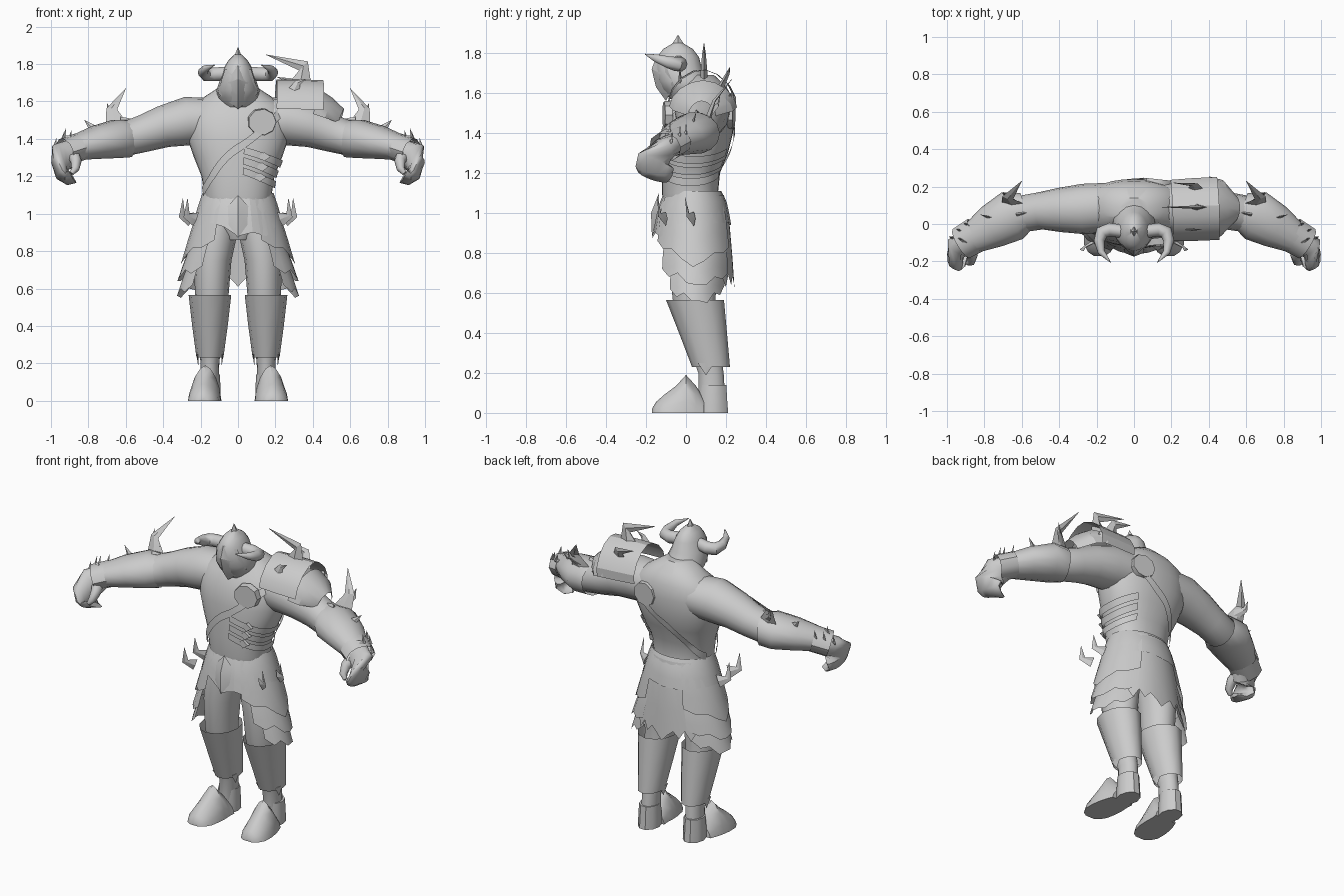
import bpy, math
from mathutils import Vector

mat = bpy.data.materials.new("plain grey")
mat.diffuse_color = (0.6, 0.6, 0.6, 1)


def mesh(name, verts, faces, mirror=False, angle=40):
    verts = [tuple(v) for v in verts]
    faces = [list(f) for f in faces]
    if mirror:
        n = len(verts)
        faces += [[i + n for i in reversed(f)] for f in faces]
        verts += [(-x, y, z) for x, y, z in verts]
    me = bpy.data.meshes.new(name)
    me.from_pydata(verts, [], faces)
    me.materials.append(mat)
    ob = bpy.data.objects.new(name, me)
    bpy.context.collection.objects.link(ob)
    bpy.ops.object.select_all(action='DESELECT')
    ob.select_set(True)
    bpy.context.view_layer.objects.active = ob
    bpy.ops.object.shade_smooth_by_angle(angle=math.radians(angle))
    return ob


def super_pt(a, pw):
    c, s = math.cos(a), math.sin(a)
    return (math.copysign(abs(c) ** (2 / pw), c), math.copysign(abs(s) ** (2 / pw), s))


def loft(name, secs, n=14, ref=(0, 0, 1), axis=None, pw=2, arc=None, floor=None, caps=True, **kw):
    """Sections are (x, y, z, side radius, other radius); arc leaves it an open shell."""
    pts = [Vector(s[:3]) for s in secs]
    verts, faces = [], []
    for i, s in enumerate(secs):
        t = Vector(axis) if axis else pts[min(i + 1, len(pts) - 1)] - pts[max(i - 1, 0)]
        t.normalize()
        side = Vector(ref).cross(t).normalized()
        other = t.cross(side)
        for j in range(n):
            a = (math.radians(arc[0] + (arc[1] - arc[0]) * j / (n - 1)) if arc
                 else 2 * math.pi * j / n)
            c, d = super_pt(a, pw)
            v = pts[i] + side * c * s[3] + other * d * s[4]
            if floor is not None:
                v.z = max(v.z, floor)
            verts.append(v)
    for i in range(len(secs) - 1):
        for j in range(n - 1 if arc else n):
            k = (j + 1) % n
            faces.append((i * n + j, i * n + k, (i + 1) * n + k, (i + 1) * n + j))
    if caps and not arc:
        faces += [range(n)[::-1], range((len(secs) - 1) * n, len(secs) * n)]
    return mesh(name, verts, faces, **kw)


def upright(name, secs, **kw):
    """Sections are (z, x, y, rx, ry), bottom to top."""
    return loft(name, [(x, y, z, a, b) for z, x, y, a, b in secs],
                ref=(0, 1, 0), axis=(0, 0, 1), **kw)


def fin(name, pts, w, t=0.008, ref=(0, 1, 0), mirror=True):
    """Thin crooked blade tapering along its points."""
    m = len(pts) - 1
    loft(name, [(*p, t * (1 - i / m) + .001, w * (1 - i / m) + .001)
                for i, p in enumerate(pts)], n=4, ref=Vector(ref).cross(Vector(pts[1]) - Vector(pts[0])),
         mirror=mirror, angle=20)


def skirt(name, a0, a1, zt, top, lows, zb, bot, **kw):
    """Flared plate round the hips with a jagged lower edge."""
    n, rows = len(lows), 4
    verts = []
    for r in range(rows):
        for j in range(n):
            a = math.radians(a0 + (a1 - a0) * j / (n - 1))
            z = zt + (lows[j] - zt) * r / (rows - 1)
            f = (zt - z) / (zt - zb)
            verts.append((math.cos(a) * (top[0] + (bot[0] - top[0]) * f ** .9),
                          .035 + math.sin(a) * (top[1] + (bot[1] - top[1]) * f ** .55), z))
    faces = [(r * n + j, r * n + n + j, r * n + n + j + 1, r * n + j + 1)
             for r in range(rows - 1) for j in range(n - 1)]
    mesh(name, verts, faces, **kw)


# Torso
TORSO = [(.86, 0, .04, .08, .1), (.95, 0, .04, .165, .14), (1.1, 0, .02, .18, .14),
         (1.2, 0, .025, .195, .145), (1.3, 0, .045, .235, .165), (1.4, 0, .06, .27, .175),
         (1.5, 0, .07, .275, .17), (1.58, 0, .085, .245, .145), (1.635, 0, .09, .165, .11),
         (1.69, 0, .07, .08, .07)]
upright("torso", TORSO, n=32, pw=2.3)


def skin(z, a, off=.012):
    """Point just outside the torso at height z and angle a in degrees."""
    z = min(max(z, .87), 1.68)
    i = max(k for k in range(len(TORSO) - 1) if TORSO[k][0] <= z)
    p, q = TORSO[i], TORSO[i + 1]
    f = (z - p[0]) / (q[0] - p[0])
    y, rx, ry = (p[k] + (q[k] - p[k]) * f for k in (2, 3, 4))
    c, s = super_pt(math.radians(a), 2.3)
    return Vector((c * (rx + off), y + s * (ry + off), z))


def strap(name, a0, a1, zc, rise, w, n=41):
    ang = [a0 + (a1 - a0) * j / (n - 1) for j in range(n)]
    verts = [skin(zc + rise * math.cos(math.radians(a)) + d, a) for d in (-w, 0, w) for a in ang]
    mesh(name, verts, [(k + j, k + j + 1, k + n + j + 1, k + n + j) for k in (0, n) for j in range(n - 1)])


# Harness: sash, belly belts, buckles and round chest and back discs
strap("sash_front", -165, -15, 1.35, .24, .025)
strap("sash_back", 15, 165, 1.35, .24, .025)
for k in range(3):
    strap("side_belt", -85, 60, 1.345 - .055 * k, -.08, .019)
    b = skin(1.345 - .055 * k - .04, -60, .02)
    loft("buckle", [(b.x, b.y + .02, b.z, .035, .024), (b.x, b.y, b.z, .035, .024)], n=4)
for a, off in ((-67, .01), (67, 0)):
    c = skin(1.49, a, off)
    s = math.copysign(1, a)
    loft("harness_disc", [(c.x, c.y - s * .025, c.z, .08, .075), (c.x + .004, c.y + s * .012, c.z, .075, .07)], n=9)

# Arms
loft("arm", [(.14, .09, 1.5, .13, .12), (.27, .08, 1.495, .135, .13), (.4, .075, 1.465, .118, .112),
             (.5, .07, 1.43, .1, .1), (.62, .05, 1.395, .1, .09), (.86, -.08, 1.355, .065, .06)],
     n=16, mirror=True)
loft("forearm_guard", [(.575, .07, 1.4, .1, .1), (.65, .045, 1.4, .137, .105),
                       (.76, -.015, 1.38, .118, .09), (.86, -.075, 1.355, .085, .07)], mirror=True, caps=False)
loft("wrist_guard", [(.84, -.055, 1.36, .095, .075), (.925, -.105, 1.33, .09, .075)],
     n=10, mirror=True, caps=False)
# Hands: palm with curled fingers, and thumb
loft("hand", [(.87, -.07, 1.345, .065, .055), (.925, -.12, 1.31, .088, .06), (.952, -.15, 1.26, .098, .045),
              (.942, -.16, 1.21, .095, .034), (.915, -.165, 1.188, .085, .024), (.885, -.17, 1.198, .07, .014)],
     n=14, ref=(-.6, .2, .75), mirror=True, angle=60)
loft("thumb", [(.885, -.11, 1.32, .05, .04), (.865, -.17, 1.28, .03, .03), (.87, -.2, 1.24, .025, .022),
               (.89, -.21, 1.215, .012, .012)], n=8, ref=(1, 0, 0), mirror=True, angle=60)

# Arm blades
fin("elbow_blade", [(.65, .11, 1.47), (.675, .14, 1.56), (.6, .23, 1.67)], .058, t=.014)
fin("elbow_thorn", [(.64, .12, 1.5), (.69, .16, 1.54), (.7, .17, 1.59)], .03)
fin("forearm_thorn", [(.76, .03, 1.44), (.79, .04, 1.47), (.82, .05, 1.5)], .028)
fin("inner_thorn", [(.63, .05, 1.5), (.58, .06, 1.5), (.56, .06, 1.5)], .018)
for x, y, z in ((.87, -.02, 1.39), (.91, -.05, 1.38), (.9, -.1, 1.4), (.95, -.09, 1.35)):
    fin("wrist_thorn", [(x, y, z), (x + .03, y + .02, z + .012), (x + .02, y + .02, z + .055)], .022)

# Head, face plate, crest and horns
upright("head", [(1.57, 0, .03, .08, .11), (1.62, 0, .015, .108, .135), (1.66, 0, -.01, .115, .13),
                 (1.72, 0, -.035, .095, .115), (1.78, 0, -.04, .075, .105), (1.82, 0, -.04, .052, .075),
                 (1.85, 0, -.04, .02, .025)], n=16)
mesh("face_plate", [(0, -.145, 1.79), (0, -.172, 1.72), (0, -.15, 1.63), (0, -.1, 1.56),
                    (.07, -.105, 1.77), (.09, -.09, 1.71), (.105, -.06, 1.64), (.05, -.13, 1.7), (.045, -.12, 1.65)],
     [(0, 1, 7, 4), (4, 7, 5), (1, 2, 8, 7), (7, 8, 6, 5), (2, 3, 8), (8, 3, 6)], mirror=True, angle=20)
upright("crest", [(1.825, 0, -.04, .024, .035), (1.845, 0, -.04, .018, .03), (1.89, 0, -.04, .001, .001)], n=4)
loft("horn", [(.06, -.04, 1.75, .035, .038), (.13, -.03, 1.745, .037, .038), (.172, -.045, 1.745, .036, .037),
              (.186, -.09, 1.755, .029, .031), (.175, -.15, 1.775, .019, .02), (.125, -.205, 1.795, .002, .002)],
     n=10, mirror=True)

# Shoulder armour on one side: ridged plate with a flap below
loft("shoulder_plate", [(.2, .075, 1.56, .165, .16), (.33, .08, 1.555, .17, .165), (.45, .085, 1.55, .17, .165)],
     n=9, pw=1.75, arc=(-12, 178), angle=25)
loft("lower_shoulder_plate", [(.4, .085, 1.53, .17, .14), (.47, .085, 1.51, .15, .115), (.54, .08, 1.485, .07, .08)],
     n=9, pw=1.8, arc=(0, 178), angle=25)
fin("shoulder_blade", [(.33, .09, 1.68), (.35, .09, 1.79), (.15, .09, 1.85)], .065, t=.018, mirror=False)
fin("rear_shoulder_blade", [(.33, .17, 1.62), (.32, .21, 1.7), (.21, .22, 1.73)], .055, t=.016, mirror=False)
fin("front_shoulder_thorn", [(.3, -.03, 1.66), (.32, -.03, 1.7), (.36, -.03, 1.72)], .03, mirror=False)
fin("back_shoulder_thorn", [(.42, .2, 1.55), (.43, .23, 1.6), (.44, .24, 1.52)], .03, mirror=False)

# Hip armour: belt, layered side plates, rear cloth, front plate
skirt("belt_skirt", -72, 288, 1.11, (.19, .142),
      [.9, .88, .93, .95, .94, .93, .95, .95, .95, .94, .94, .94, .95, .95, .95, .93, .94, .95, .93, .88, .9],
      .88, (.26, .2))
skirt("side_plate", -62, 62, 1.09, (.19, .155), [.86, .82, .82, .77, .73, .76, .8, .8, .83], .75, (.3, .212), mirror=True)
skirt("middle_side_plate", -50, 60, .84, (.25, .19), [.72, .68, .7, .65, .64, .64, .68, .67, .7], .64, (.325, .205), mirror=True)
skirt("lower_side_plate", -38, 58, .72, (.27, .18), [.62, .58, .6, .56, .56, .55, .6, .59, .64], .55, (.33, .19), mirror=True)
skirt("rear_cloth", 45, 135, 1.09, (.19, .155),
      [.68, .63, .69, .64, .68, .65, .61, .65, .68, .64, .69, .63, .68], .62, (.29, .208))
mesh("front_plate", [(0, -.135, 1.1), (.055, -.135, 1.04), (.05, -.155, .94), (0, -.17, .87), (0, -.175, 1.0)],
     [(0, 4, 1), (1, 4, 2), (2, 4, 3)], mirror=True, angle=20)
for x, y in ((.225, -.1), (.25, .04)):
    fin("hip_blade", [(x, y, .97), (x + .05, y - .03, .99), (x + .045, y - .045, 1.08)], .038)

# Legs, shin guards and boots
upright("leg", [(.03, .155, .13, .05, .07), (.2, .15, .125, .05, .065), (.3, .15, .1, .06, .075),
                (.45, .145, .06, .085, .1), (.57, .14, .04, .09, .11), (.75, .135, .04, .1, .125),
                (.88, .118, .04, .112, .13), (.98, .1, .04, .1, .12)], mirror=True)
upright("shin_guard", [(.23, .15, .125, .072, .095), (.4, .15, .085, .095, .12), (.565, .15, .045, .114, .145)],
        n=12, mirror=True, caps=False)
for s in (-1, 1):
    fin("ankle_point", [(.15 + s * .067, .1, .25), (.15 + s * .065, .1, .22), (.15 + s * .063, .1, .19)],
        .04, t=.004, ref=(1, 0, 0))
loft("boot_toe", [(.16, .09, 0, .072, .075), (.17, .05, 0, .078, .135), (.175, 0, 0, .086, .19), (.18, -.05, 0, .088, .135),
                  (.185, -.11, 0, .082, .09), (.185, -.15, 0, .06, .055), (.185, -.17, 0, .03, .02)],
     n=16, axis=(0, -1, 0), pw=1.65, floor=0, mirror=True)
upright("boot_heel", [(0, .155, .135, .062, .08), (.06, .155, .135, .062, .075), (.14, .155, .135, .058, .07)],
        n=10, mirror=True)
